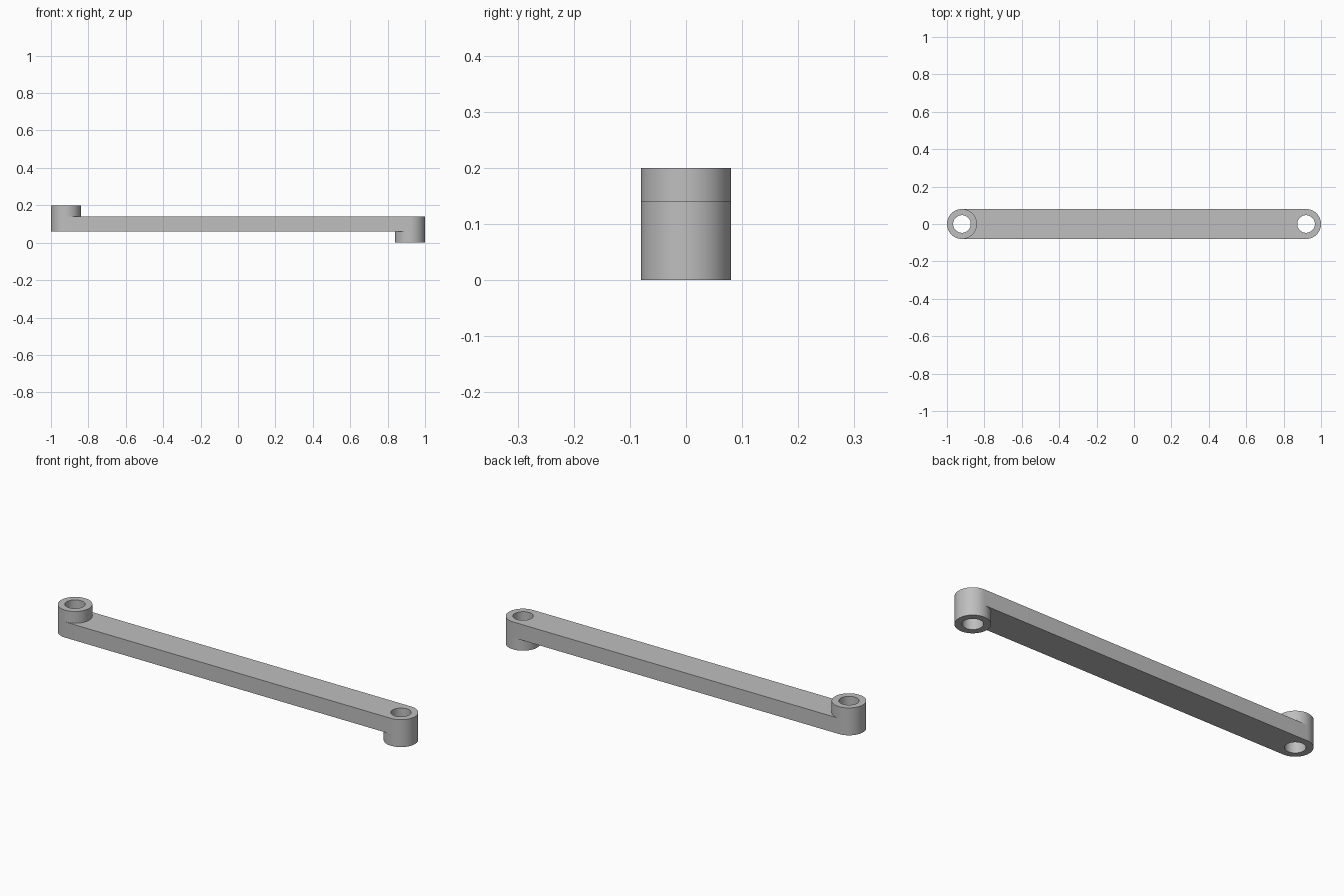
import bpy, bmesh, math

cube = bpy.data.objects.get("Cube")
if cube:
    bpy.data.objects.remove(cube, do_unlink=True)

END_X, OUTER, HOLE = 0.92, 0.08, 0.047
BAR_BOTTOM, BAR_TOP, TOTAL = 0.06, 0.14, 0.2
SEGMENTS = 64

grey = bpy.data.materials.new("plain grey")
grey.use_nodes = True
colour = (0.52, 0.52, 0.52, 1)
grey.diffuse_color = colour
grey.node_tree.nodes["Principled BSDF"].inputs["Base Color"].default_value = colour


def arc(x, radius, start, sweep, count):
    """Points along an arc centred on (x, 0)."""
    return [(x + radius * math.cos(start + sweep * i / count),
             radius * math.sin(start + sweep * i / count)) for i in range(count)]


def circle(x, radius):
    return arc(x, radius, 0, math.tau, SEGMENTS)


def plate(name, loops, bottom, top, open_z=None):
    """Extrude an outline with holes; drop the cap at open_z where parts meet."""
    bm = bmesh.new()
    edges = []
    for loop in loops:
        verts = [bm.verts.new((x, y, bottom)) for x, y in loop]
        edges += [bm.edges.new((v, verts[i - 1])) for i, v in enumerate(verts)]
    bmesh.ops.triangle_fill(bm, use_beauty=True, edges=edges)
    result = bmesh.ops.extrude_face_region(bm, geom=bm.faces[:], use_keep_orig=True)
    for item in result["geom"]:
        if isinstance(item, bmesh.types.BMVert):
            item.co.z = top
    bmesh.ops.recalc_face_normals(bm, faces=bm.faces[:])
    if open_z is not None:
        hidden = [f for f in bm.faces if all(abs(v.co.z - open_z) < 1e-5 for v in f.verts)]
        bmesh.ops.delete(bm, geom=hidden, context="FACES")
    mesh = bpy.data.meshes.new(name)
    bm.to_mesh(mesh)
    bm.free()
    mesh.materials.append(grey)
    obj = bpy.data.objects.new(name, mesh)
    bpy.context.collection.objects.link(obj)
    bpy.ops.object.select_all(action="DESELECT")
    obj.select_set(True)
    bpy.context.view_layer.objects.active = obj
    bpy.ops.object.shade_smooth_by_angle(angle=math.radians(30))
    return obj


# Round-ended bar with a hole through each end
half = SEGMENTS // 2
right_end = arc(END_X, OUTER, -math.pi / 2, math.pi, half) + [(END_X, OUTER)]
left_end = [(-x, -y) for x, y in right_end]
plate("link_bar", [right_end + left_end, circle(-END_X, HOLE), circle(END_X, HOLE)],
      BAR_BOTTOM, BAR_TOP)

# Bosses: one raised above the bar, one hanging below the other end
plate("upper_boss", [circle(-END_X, OUTER), circle(-END_X, HOLE)], BAR_TOP, TOTAL, BAR_TOP)
plate("lower_boss", [circle(END_X, OUTER), circle(END_X, HOLE)], 0, BAR_BOTTOM, BAR_BOTTOM)
